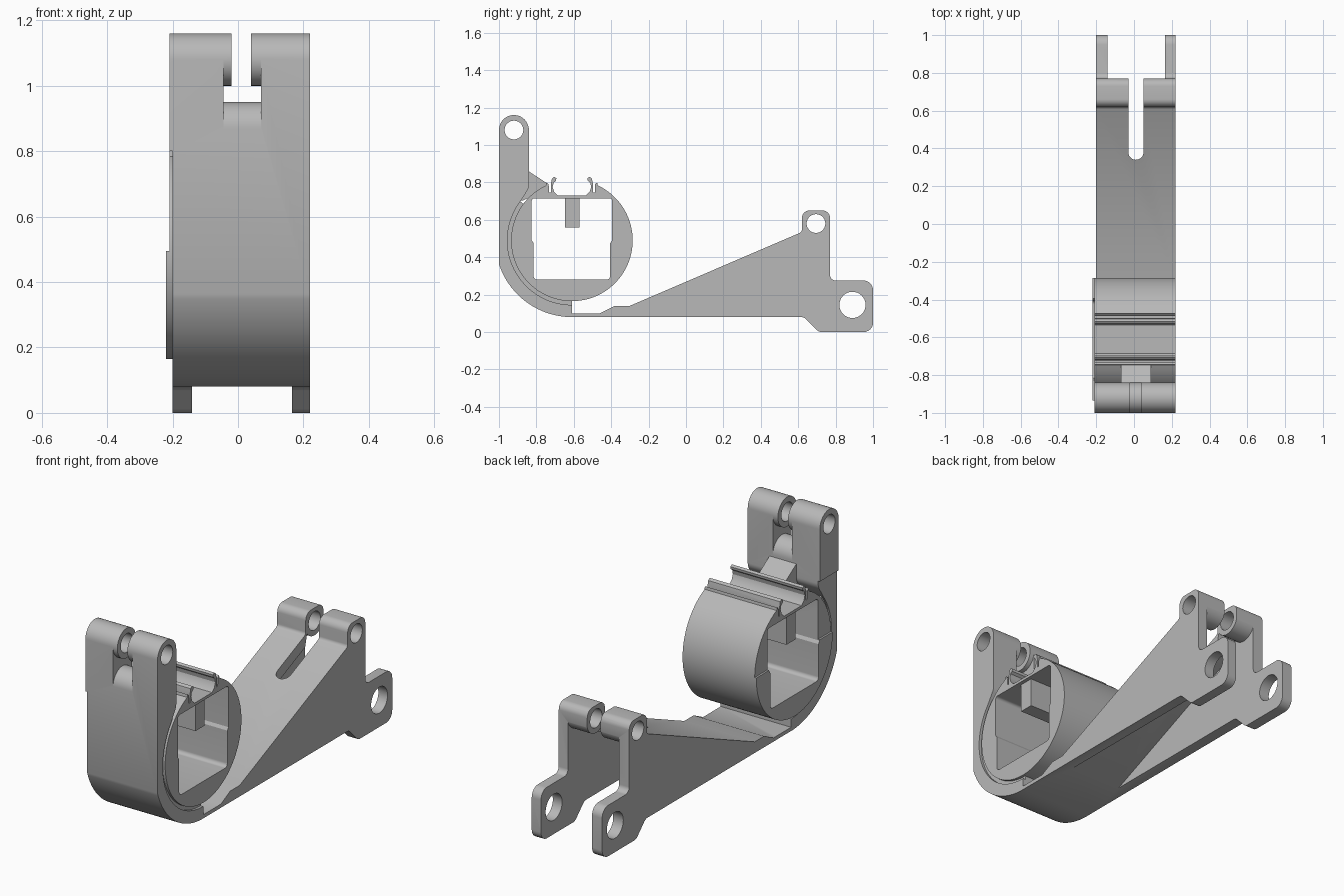
import bpy, bmesh
from math import cos, sin, radians, tan
from mathutils import Vector, Matrix

if "Cube" in bpy.data.objects:
    bpy.data.objects.remove(bpy.data.objects["Cube"], do_unlink=True)

grey = bpy.data.materials.new("grey plastic")
grey.use_nodes = True
grey.diffuse_color = (0.48, 0.48, 0.48, 1)
grey.node_tree.nodes["Principled BSDF"].inputs["Base Color"].default_value = (0.48, 0.48, 0.48, 1)

RING = (-0.61, 0.49)      # clamp ring axis (y, z)
POST = (-0.92, 1.08)      # front hinge axis
KNUCKLE = (0.695, 0.58)   # rear hinge axis
EYE = (0.89, 0.145)       # rear pivot axis


def arc(c, r, a0, a1, n=24):
    steps = [radians(a0 + (a1 - a0) * i / n) for i in range(n + 1)]
    return [(c[0] + r * cos(a), c[1] + r * sin(a)) for a in steps]


def circle(c, r):
    return arc(c, r, 0, 360, 40)[:-1]


def rounded(points, n=6):
    """Round every corner that carries a third value, its radius."""
    out = []
    for i, p in enumerate(points):
        if len(p) == 2:
            out.append(p)
            continue
        b = Vector(p[:2])
        u = (Vector(points[i - 1][:2]) - b).normalized()
        v = (Vector(points[(i + 1) % len(points)][:2]) - b).normalized()
        half = u.angle(v) / 2
        centre = b + (u + v).normalized() * p[2] / sin(half)
        s = b + u * p[2] / tan(half) - centre
        e = b + v * p[2] / tan(half) - centre
        for k in range(n + 1):
            d = s.lerp(e, k / n).normalized() * p[2]
            out.append(tuple(centre + d))
    return out


def plate(name, outlines, x0, x1):
    """Extrude (y, z) outlines, the later ones being holes, from x0 to x1."""
    cu = bpy.data.curves.new(name, 'CURVE')
    cu.dimensions = '2D'
    cu.fill_mode = 'BOTH'
    cu.extrude = (x1 - x0) / 2
    for pts in outlines:
        sp = cu.splines.new('POLY')
        sp.points.add(len(pts) - 1)
        for q, p in zip(sp.points, pts):
            q.co = (p[0], p[1], 0, 1)
        sp.use_cyclic_u = True
    tmp = bpy.data.objects.new("outline", cu)
    bpy.context.collection.objects.link(tmp)
    bpy.context.view_layer.update()
    me = bpy.data.meshes.new_from_object(tmp.evaluated_get(bpy.context.evaluated_depsgraph_get()))
    bpy.data.objects.remove(tmp, do_unlink=True)
    me.name = name
    me.transform(Matrix(((0, 0, 1, (x0 + x1) / 2), (1, 0, 0, 0), (0, 1, 0, 0), (0, 0, 0, 1))))
    bm = bmesh.new()
    bm.from_mesh(me)
    bmesh.ops.remove_doubles(bm, verts=bm.verts, dist=1e-5)
    bmesh.ops.recalc_face_normals(bm, faces=bm.faces)
    bm.to_mesh(me)
    bm.free()
    me.materials.clear()
    me.materials.append(grey)
    ob = bpy.data.objects.new(name, me)
    bpy.context.collection.objects.link(ob)
    return ob


def rect(y0, y1, z0, z1):
    return [(y0, z0), (y1, z0), (y1, z1), (y0, z1)]


def cut(ob, cutter):
    cutter.hide_render = True
    m = ob.modifiers.new("cut", 'BOOLEAN')
    m.operation = 'DIFFERENCE'
    m.solver = 'EXACT'
    m.object = cutter
    bpy.context.view_layer.objects.active = ob
    bpy.ops.object.modifier_apply(modifier=m.name)
    bpy.data.objects.remove(cutter, do_unlink=True)


# Bracket: front post, curved cradle, sloping arm and rear lugs
side = arc(POST, 0.08, 180, 0) + [(-0.84, 0.77, 0.06)]
side += arc(RING, 0.345, 143, 270, 40)
side += [(-0.61, 0.10), (-0.46, 0.10), (-0.38, 0.14), (-0.30, 0.14), (0.62, 0.535, 0.02),
         (0.62, 0.65, 0.04), (0.77, 0.65, 0.04), (0.77, 0.275, 0.03), (1, 0.275, 0.05),
         (1, 0, 0.05), (0.71, 0, 0.04), (0.63, 0.08, 0.04)]
side += arc(RING, 0.41, 270, 198, 30)
bracket = plate("bracket", [rounded(side), circle(POST, 0.05), circle(KNUCKLE, 0.05),
                            circle(EYE, 0.07)], -0.21, 0.22)
cut(bracket, plate("side_step", [rect(-1.2, 1.2, -0.2, 0.8)], -0.3, -0.2))

# Hollow under the arm, leaving two side walls and a sloping roof
hollow = [(-0.30, 0.075), (0.615, 0.468)] + arc(KNUCKLE, 0.078, 215, 360)
hollow += [(1.1, 0.58), (1.1, -0.1), (-0.30, -0.1)]
cut(bracket, plate("arm_hollow", [hollow], -0.14, 0.165))

# Slot between the rear knuckles with a round end
cut(bracket, plate("rear_slot", [rect(0.38, 0.9, 0.2, 0.8)], -0.03, 0.05))
bpy.ops.mesh.primitive_cylinder_add(vertices=32, radius=0.04, depth=0.6, location=(0.01, 0.38, 0.5))
cut(bracket, bpy.context.object)

# Slot between the front knuckles and the wider clearance below them
cut(bracket, plate("front_slot", [rect(-1.1, -0.7, 1.0, 1.3)], -0.02, 0.04))
pocket = [(-1.1, 1.08)] + arc(POST, 0.08, 180, 360) + [(-0.75, 1.08), (-0.75, 0.87)]
pocket += arc((-0.92, 0.87), 0.08, 0, 180) + [(-1.1, 0.87)]
cut(bracket, plate("front_pocket", [pocket], -0.045, 0.07))

# Clamp ring with two curled clips at its open top
clip = [(-0.475, 0.80), (-0.486, 0.79), (-0.487, 0.745), (-0.497, 0.745), (-0.497, 0.79),
        (-0.503, 0.82), (-0.515, 0.83), (-0.527, 0.822), (-0.525, 0.808), (-0.512, 0.798),
        (-0.507, 0.775), (-0.515, 0.75), (-0.535, 0.73)]
mirrored = [(2 * RING[0] - y, z) for y, z in clip]
ring_side = arc(RING, 0.325, 115, 425, 80) + clip + mirrored[::-1]
window = rounded([(-0.825, 0.715, 0.015), (-0.825, 0.49), (-0.815, 0.475), (-0.815, 0.28, 0.02),
                  (-0.405, 0.28, 0.02), (-0.405, 0.475), (-0.395, 0.49), (-0.395, 0.715, 0.015)])
ring = plate("clamp_ring", [ring_side, window], -0.22, 0.22)
cut(ring, plate("ring_step", [rect(-1.2, 0, 0.495, 1)], -0.3, -0.21))

# Rib hanging into the ring, web behind the seam, and bridge to the post
rib = plate("ring_rib", [rect(-0.648, -0.57, 0.56, 0.722)], -0.2, 0.2)
seam = arc(RING, 0.35, 143, 270, 40) + arc(RING, 0.32, 270, 143, 40)
web = plate("seam_web", [seam], -0.19, 0.205)
bridge = plate("bridge", [[(-0.85, 0.865), (-0.735, 0.79), (-0.79, 0.74), (-0.88, 0.70)]], -0.07, 0.09)

# Smooth curved faces, keep sharp edges
for ob in bpy.context.view_layer.objects:
    ob.select_set(ob in (bracket, ring, rib, web, bridge))
bpy.context.view_layer.objects.active = bracket
bpy.ops.object.shade_smooth_by_angle(angle=radians(30))
